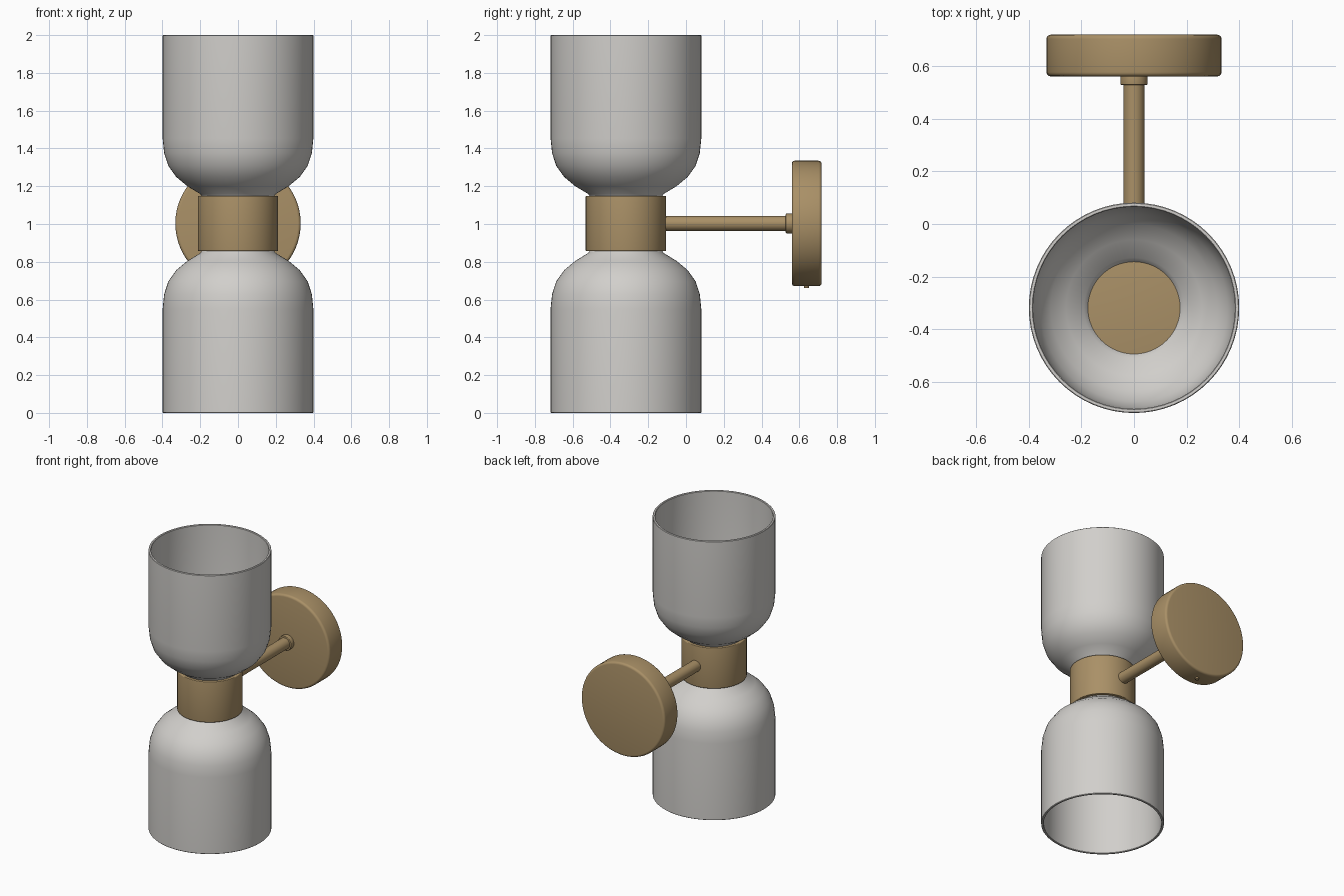
import bpy
import math
from mathutils import Matrix, Vector

cube = bpy.data.objects.get("Cube")
if cube:
    bpy.data.objects.remove(cube, do_unlink=True)


def make_material(name, color):
    mat = bpy.data.materials.new(name)
    mat.use_nodes = True
    mat.diffuse_color = color
    mat.node_tree.nodes["Principled BSDF"].inputs["Base Color"].default_value = color
    return mat


brass = make_material("brushed brass", (0.40, 0.28, 0.135, 1))
glass = make_material("frosted grey glass", (0.64, 0.625, 0.60, 1))
AXIS_Y = -0.318
MID_Z = 1.003


def lathe(name, profile, mat, origin, direction=(0, 0, 1), segments=64, closed=False):
    """Spin (radius, height) points around an axis; zero radius becomes a pole."""
    verts, rings, faces = [], [], []
    for r, h in profile:
        if r == 0:
            rings.append([len(verts)] * segments)
            verts.append((0, 0, h))
        else:
            rings.append(list(range(len(verts), len(verts) + segments)))
            for i in range(segments):
                a = math.tau * i / segments
                verts.append((r * math.cos(a), r * math.sin(a), h))
    pairs = list(zip(rings, rings[1:]))
    if closed:
        pairs.append((rings[-1], rings[0]))
    for low, high in pairs:
        for i in range(segments):
            j = (i + 1) % segments
            loop = [low[i], low[j], high[j], high[i]]
            faces.append(list(dict.fromkeys(loop)))
    mesh = bpy.data.meshes.new(name)
    mesh.from_pydata(verts, [], faces)
    turn = Vector((0, 0, 1)).rotation_difference(Vector(direction)).to_matrix().to_4x4()
    mesh.transform(Matrix.Translation(origin) @ turn)
    mesh.materials.append(mat)
    obj = bpy.data.objects.new(name, mesh)
    bpy.context.collection.objects.link(obj)
    bpy.ops.object.select_all(action="DESELECT")
    obj.select_set(True)
    bpy.context.view_layer.objects.active = obj
    bpy.ops.object.shade_smooth_by_angle(angle=math.radians(35))
    return obj


def drum(name, radius, start, end, mat, origin, direction, bevel=0.0, segments=64):
    """Solid cylinder with rounded rims."""
    profile = [(0, start)]
    steps = [math.pi / 2 * i / 4 for i in range(5)] if bevel else [0]
    for a in steps:
        profile.append((radius - bevel * (1 - math.sin(a)), start + bevel * (1 - math.cos(a))))
    for a in reversed(steps):
        profile.append((radius - bevel * (1 - math.sin(a)), end - bevel * (1 - math.cos(a))))
    if not bevel:
        profile = [(0, start), (radius, start), (radius, end)]
    profile.append((0, end))
    return lathe(name, profile, mat, origin, direction, segments)


# Central holder between the two shades
drum("holder", 0.213, -0.146, 0.146, brass, (0, AXIS_Y, MID_Z), (0, 0, 1), 0.005)

# Open bell shades, heights measured outward from the middle
outer = [(0.192, 0.144), (0.200, 0.156), (0.268, 0.197), (0.327, 0.246), (0.369, 0.305),
         (0.391, 0.372), (0.399, 0.450), (0.399, 0.994), (0.396, 0.997)]
inner = [(0.386, 0.997), (0.383, 0.994), (0.383, 0.452), (0.375, 0.377), (0.355, 0.313),
         (0.316, 0.259), (0.258, 0.211), (0.190, 0.170), (0.175, 0.148)]
for name, side in (("upper_shade", 1), ("lower_shade", -1)):
    reach = 1 if side > 0 else MID_Z / 0.997
    profile = [(r, h * reach) for r, h in outer + inner]
    lathe(name, profile, glass, (0, AXIS_Y, MID_Z), (0, 0, side), closed=True)

# Arm, its ferrule and the round wall plate
BACK = (0, 1, 0)
drum("arm", 0.040, -0.12, 0.56, brass, (0, 0, MID_Z), BACK, segments=32)
drum("ferrule", 0.052, 0.528, 0.565, brass, (0, 0, MID_Z), BACK, 0.004, 32)
drum("wall_plate", 0.332, 0.56, 0.718, brass, (0, 0, MID_Z), BACK, 0.016)

# Small set screw under the wall plate
drum("set_screw", 0.014, 0.32, 0.342, brass, (0, 0.638, MID_Z), (0, 0, -1), 0.003, 16)
